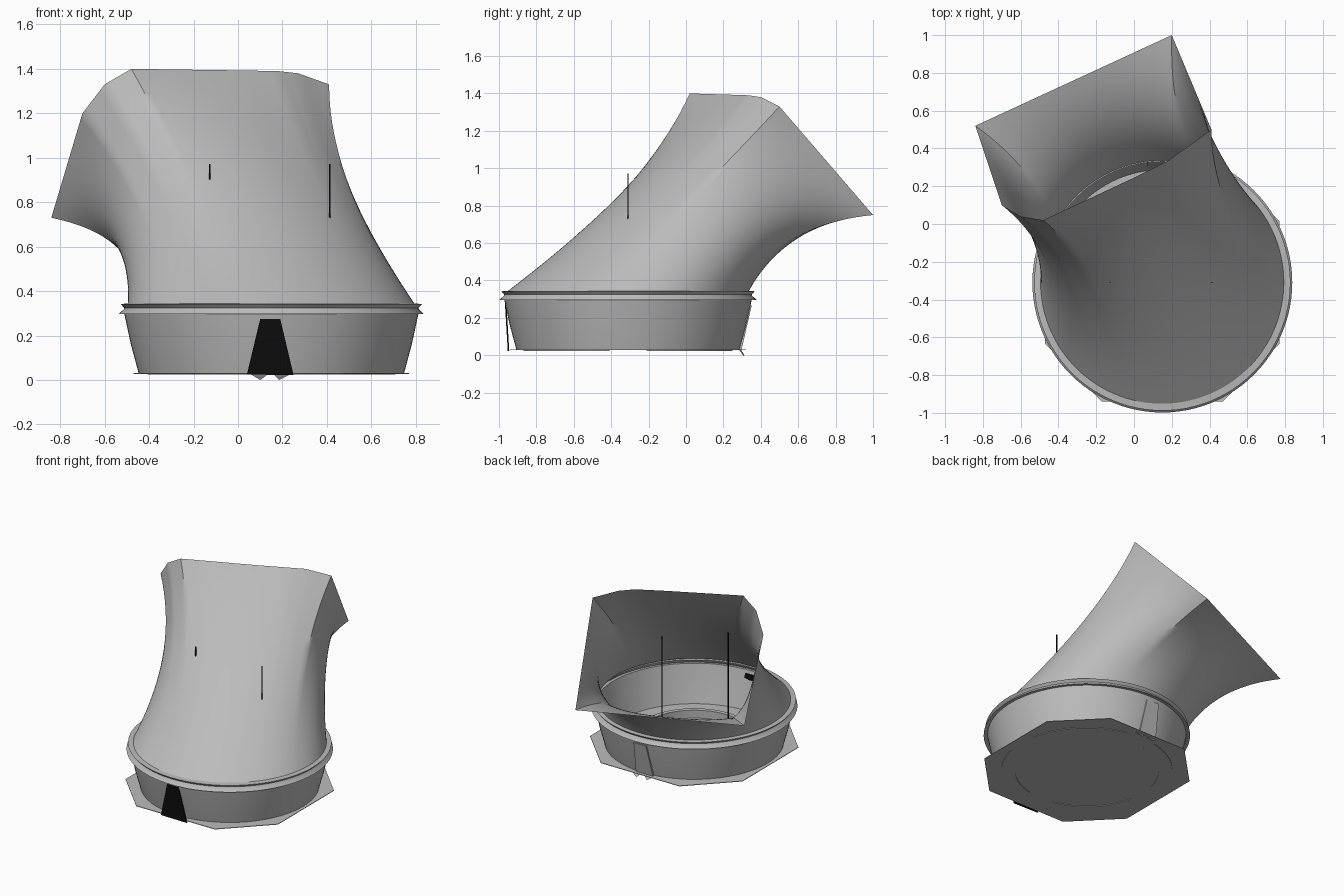
import bpy, bmesh, math
from mathutils import Vector as V

if "Cube" in bpy.data.objects:
    bpy.data.objects.remove(bpy.data.objects["Cube"])

def material(name, col):
    m = bpy.data.materials.new(name)
    m.diffuse_color = (*col, 1)
    m.use_nodes = True
    m.node_tree.nodes["Principled BSDF"].inputs["Base Color"].default_value = m.diffuse_color
    return m

GREY = material("mid grey", (0.5, 0.5, 0.5))
BLACK = material("black", (0.004, 0.004, 0.004))
CX, CY = 0.15, -0.31          # centre of the round base
SIDE = V((0.908, 0.419, 0))   # sideways direction of the spout mouth
FWD = V((-0.419, 0.908, 0))   # direction the spout leans

def make(name, verts, faces, mat, smooth=False):
    me = bpy.data.meshes.new(name)
    me.from_pydata([tuple(v) for v in verts], [], faces)
    me.materials.append(mat)
    ob = bpy.data.objects.new(name, me)
    bpy.context.collection.objects.link(ob)
    if smooth:
        bpy.ops.object.select_all(action='DESELECT')
        ob.select_set(True)
        bpy.context.view_layer.objects.active = ob
        bpy.ops.object.shade_smooth_by_angle(angle=math.radians(35))
    return ob

def loft(name, rings, mat, closed=True):
    n = len(rings[0])
    verts = [p for r in rings for p in r]
    faces = []
    for k in range(len(rings) - 1):
        for i in range(n if closed else n - 1):
            j = (i + 1) % n
            faces.append((k*n + i, k*n + j, (k+1)*n + j, (k+1)*n + i))
    return make(name, verts, faces, mat, True)

def circle(r, z, n=96, a0=0.0, a1=360.0, full=True):
    out = []
    for i in range(n):
        a = math.radians(a0 + (a1 - a0) * i / (n if full else n - 1))
        out.append(V((CX + r*math.cos(a), CY + r*math.sin(a), z)))
    return out

def lathe(name, profile):
    return loft(name, [circle(r, z) for r, z in profile], GREY)

def prism(name, pts, offset, mat):
    n = len(pts)
    verts = [V(p) for p in pts] + [V(p) + V(offset) for p in pts]
    faces = [tuple(range(n)), tuple(range(2*n - 1, n - 1, -1))]
    faces += [(i, i + n, (i+1) % n + n, (i+1) % n) for i in range(n)]
    ob = make(name, verts, faces, mat)
    bm = bmesh.new()
    bm.from_mesh(ob.data)
    bmesh.ops.recalc_face_normals(bm, faces=bm.faces)
    bm.to_mesh(ob.data)
    bm.free()
    return ob

# tapered base cup and the lip around its top
lathe("base_cup", [(0.597, 0.03), (0.632, 0.16), (0.662, 0.30)])
lathe("base_lip", [(0.660, 0.300), (0.688, 0.296), (0.664, 0.318),
                   (0.662, 0.325), (0.678, 0.342), (0.640, 0.345)])

# thin eight-sided floor plate
octo = [(.62, .325), (.32, .63), (-.32, .63), (-.62, .325),
        (-.62, -.325), (-.32, -.63), (.32, -.63), (.62, -.325)]
prism("floor_plate", [(CX + x, CY + y, 0.028) for x, y in octo], (0, 0, 0.004), GREY)

# spout: round base blends through a leaning neck into the squared mouth
MOUTH = [(45, (.20, 1.0, .75)), (135, (-.84, .52, .73)), (201, (-.70, .10, 1.20)),
         (216, (-.60, .04, 1.33)), (231, (-.48, .02, 1.40)), (285, (0, .245, 1.393)),
         (300, (.18, .335, 1.39)), (309, (.27, .40, 1.38)), (321, (.41, .50, 1.33)),
         (405, (.20, 1.0, .75))]

def mouth(deg):
    for (a, p), (b, q) in zip(MOUTH, MOUTH[1:]):
        if a <= deg <= b:
            return V(p).lerp(V(q), (deg - a) / (b - a))

rings, STEPS = [], 20
for k in range(STEPS + 1):
    t = k / STEPS
    ring = []
    for i in range(120):
        deg = 45 + 3*i
        c, s = math.cos(math.radians(deg)), math.sin(math.radians(deg))
        start = V((CX, CY, 0.342)) + 0.645 * (c*SIDE + s*FWD)
        neck = V((-0.02, 0.145, 0.78)) + 0.48*c*SIDE + 0.34*s*FWD + V((0, 0, 0.04*c - 0.15*s))
        ring.append((1-t)**2 * start + 2*t*(1-t) * neck + t*t * mouth(deg))
    rings.append(ring)
loft("spout", rings, GREY)

# stepped rings inside the base
lathe("inner_steps", [(0.46, 0.032), (0.46, 0.05), (0.43, 0.05), (0.43, 0.07),
                      (0.40, 0.07), (0.40, 0.09), (0.37, 0.09), (0.37, 0.032)])

# four raised arcs on the underside
for k in range(4):
    a = 90*k + 12
    arcs = [circle(r, z, 24, a, a + 66, False)
            for r, z in ((0.48, 0.028), (0.48, 0.024), (0.57, 0.024), (0.57, 0.028))]
    loft(f"underside_arc_{k+1}", arcs, GREY, closed=False)

# two thin upright pins
for k, x in enumerate((-0.127, 0.413)):
    w = 0.003
    prism(f"pin_{k+1}", [(x-w, CY-w, .03), (x+w, CY-w, .03), (x+w, CY+w, .03), (x-w, CY+w, .03)],
          (0, 0, 0.943), BLACK)

# dark front wedge plate
prism("front_plate", [(.04, -.953, .025), (.25, -.953, .022), (.19, -.968, .275), (.10, -.968, .275)],
      (0, 0.008, 0), BLACK)

# rear latch panel with two small feet
prism("rear_panel", [(.06, .296, .025), (.20, .296, .025), (.18, .352, .27), (.08, .352, .27)],
      (0, -0.012, 0), GREY)
for k, x in enumerate((.05, .155)):
    prism(f"rear_foot_{k+1}", [(x, .285, .03), (x + .09, .285, .03), (x + .04 + .01*(1-2*k), .305, 0)],
          (0, 0.008, 0), GREY)
